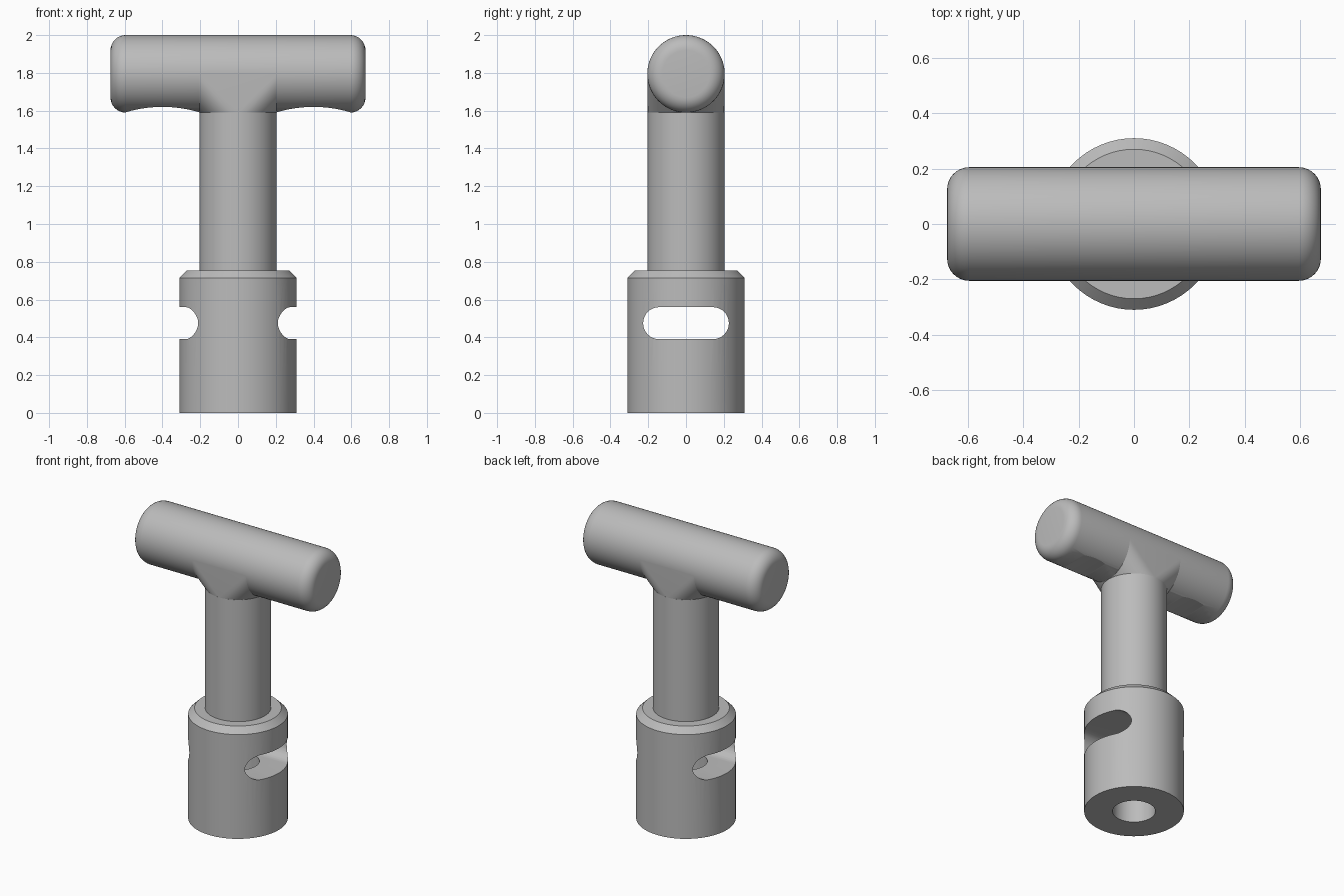
import bpy, bmesh
from math import pi, sin, cos, radians
from mathutils import Matrix

cube = bpy.data.objects.get("Cube")
if cube:
    bpy.data.objects.remove(cube, do_unlink=True)

SEG = 64
R = 0.205          # shared radius of shaft and grip
AXIS = 1.795       # height of the grip axis
BASE = AXIS - R    # height where the shaft meets the grip

grey = bpy.data.materials.new("plain grey")
grey.use_nodes = True
colour = (0.5, 0.5, 0.5, 1)
grey.diffuse_color = colour
grey.node_tree.nodes["Principled BSDF"].inputs["Base Color"].default_value = colour


def finish(name, bm):
    bmesh.ops.recalc_face_normals(bm, faces=bm.faces)
    mesh = bpy.data.meshes.new(name)
    bm.to_mesh(mesh)
    bm.free()
    mesh.materials.append(grey)
    obj = bpy.data.objects.new(name, mesh)
    bpy.context.collection.objects.link(obj)
    return obj


def lathe(name, profile, matrix=Matrix()):
    """Revolve (radius, height) points around z, with capped ends."""
    bm = bmesh.new()
    rings = [[bm.verts.new((r * cos(2 * pi * i / SEG), r * sin(2 * pi * i / SEG), z))
              for i in range(SEG)] for r, z in profile]
    for a, b in zip(rings, rings[1:]):
        for i in range(SEG):
            j = (i + 1) % SEG
            bm.faces.new((a[i], a[j], b[j], b[i]))
    bm.faces.new(rings[0])
    bm.faces.new(rings[-1])
    bm.transform(matrix)
    return finish(name, bm)


def hull(name, points):
    bm = bmesh.new()
    for p in points:
        bm.verts.new(p)
    result = bmesh.ops.convex_hull(bm, input=bm.verts)
    unused = {g for g in result["geom_interior"] if isinstance(g, bmesh.types.BMVert)}
    bmesh.ops.delete(bm, geom=list(unused), context='VERTS')
    return finish(name, bm)


def cut(obj, cutter):
    cutter.hide_render = True
    mod = obj.modifiers.new("cut", 'BOOLEAN')
    mod.operation = 'DIFFERENCE'
    mod.solver = 'EXACT'
    mod.object = cutter
    bpy.context.view_layer.objects.active = obj
    bpy.ops.object.modifier_apply(modifier=mod.name)
    bpy.data.objects.remove(cutter, do_unlink=True)


def smooth(obj):
    bpy.ops.object.select_all(action='DESELECT')
    obj.select_set(True)
    bpy.context.view_layer.objects.active = obj
    bpy.ops.object.shade_smooth_by_angle(angle=radians(30))


# Socket: chamfered cylinder with a bore from below and a slot across it
socket = lathe("socket", [(0.31, 0), (0.31, 0.715), (0.27, 0.755)])
cut(socket, lathe("bore_cutter", [(0.133, -0.1), (0.133, 0.47)]))
slot_points = [(x, side * 0.142 + 0.085 * cos(t), 0.475 + 0.085 * sin(t))
               for x in (-0.5, 0.5) for side in (-1, 1)
               for t in [2 * pi * i / 32 for i in range(32)]]
cut(socket, hull("slot_cutter", slot_points))

# Shaft
shaft = lathe("shaft", [(R, 0.74), (R, BASE)])

# Grip: rounded bar along x with a shallow finger hollow under each side
half, fillet = 0.675, 0.08
end = [(R - fillet + fillet * sin(t), half - fillet + fillet * cos(t))
       for t in [pi / 2 * i / 8 for i in range(9)]]
profile = [(r, -z) for r, z in end] + end[::-1]
grip = lathe("grip", profile,
             Matrix.Translation((0, 0, AXIS)) @ Matrix.Rotation(pi / 2, 4, 'Y'))
for side in (-1, 1):
    hollow = [(side * 0.4 + 0.68 * sin(t), y, 0.94 + 0.68 * cos(t))
              for y in (-0.4, 0.4)
              for t in [radians(-40 + 2 * i) for i in range(41)]]
    cut(grip, hull("hollow_cutter", hollow))

# Gusset: blends the round shaft into the lower half of the grip
arc = [pi * i / (SEG // 2) for i in range(SEG // 2 + 1)]
ring = [(R * cos(2 * t), R * sin(2 * t), BASE) for t in arc[:-1]]
saddle = [(x, R * cos(t), AXIS - R * sin(t)) for x in (-R, R) for t in arc]
gusset = hull("gusset", ring + saddle)

for part in (socket, shaft, grip, gusset):
    smooth(part)
